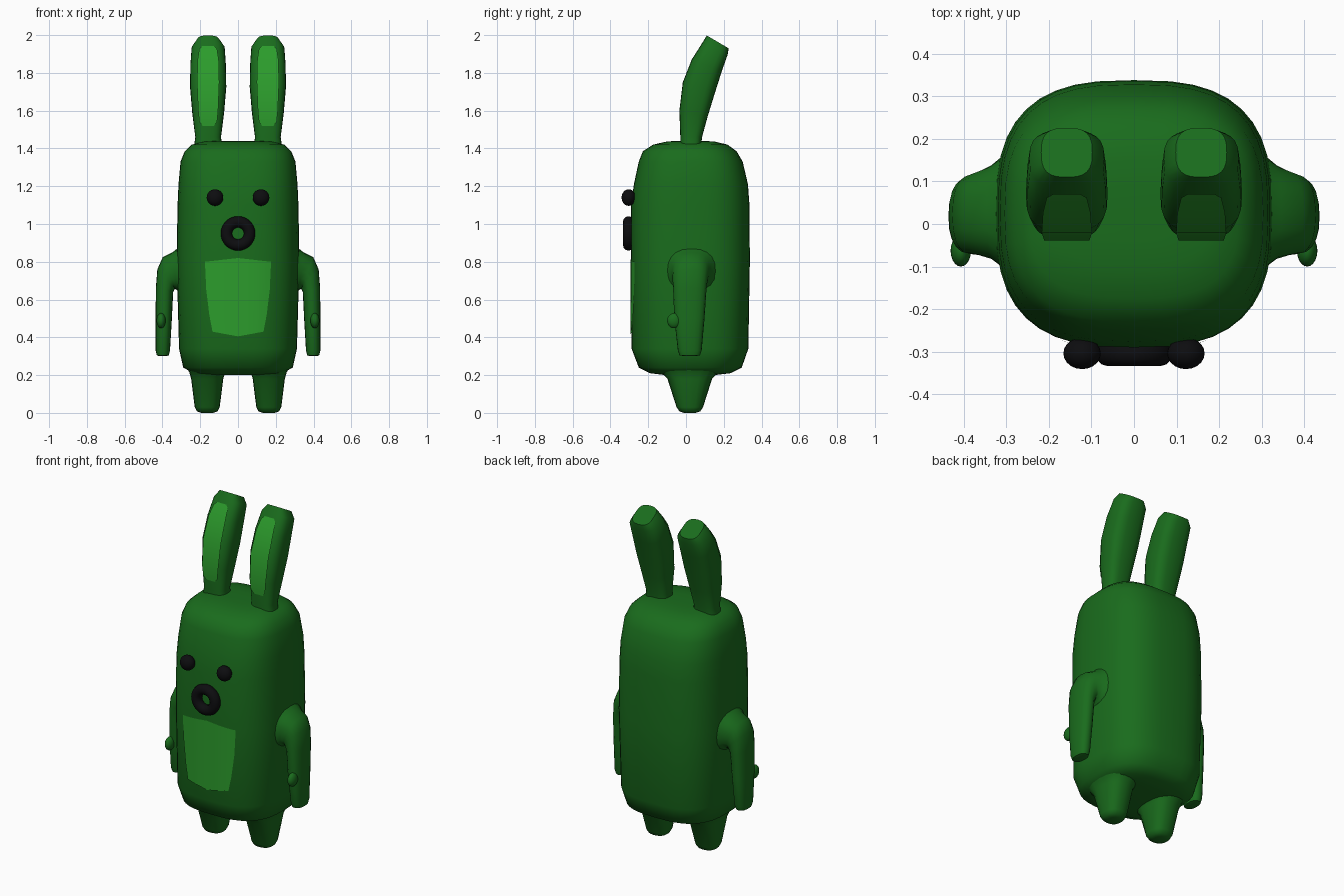
import bpy, bmesh, math
from mathutils import Vector as V

if "Cube" in bpy.data.objects:
    bpy.data.objects.remove(bpy.data.objects["Cube"])


def material(name, rgb):
    m = bpy.data.materials.new(name)
    m.diffuse_color = (*rgb, 1)
    m.use_nodes = True
    m.node_tree.nodes["Principled BSDF"].inputs["Base Color"].default_value = m.diffuse_color
    return m


GREEN = material("dark_green", (0.01, 0.15, 0.012))
LIGHT = material("light_green", (0.025, 0.33, 0.025))
BLACK = material("black", (0.004, 0.004, 0.005))


def finish(obj, mat, angle=50):
    obj.data.materials.append(mat)
    bpy.ops.object.select_all(action='DESELECT')
    obj.select_set(True)
    bpy.context.view_layer.objects.active = obj
    bpy.ops.object.shade_smooth_by_angle(angle=math.radians(angle))
    return obj


def mesh_object(name, bm, mat):
    bmesh.ops.recalc_face_normals(bm, faces=bm.faces)
    me = bpy.data.meshes.new(name)
    bm.to_mesh(me)
    bm.free()
    obj = bpy.data.objects.new(name, me)
    bpy.context.collection.objects.link(obj)
    return finish(obj, mat)


def loft(name, rings, n=2.4, segs=24, cap_start=False, mirror=1, mat=GREEN):
    """Skin superellipse rings given as (centre, half axis u, half axis v)."""
    bm = bmesh.new()
    rows = []
    for c, u, v in rings:
        row = []
        for i in range(segs):
            a = 2 * math.pi * i / segs
            ca, sa = math.cos(a), math.sin(a)
            p = (V(c) + V(u) * math.copysign(abs(ca) ** (2 / n), ca)
                 + V(v) * math.copysign(abs(sa) ** (2 / n), sa))
            p.x *= mirror
            row.append(bm.verts.new(p))
        rows.append(row)
    for r0, r1 in zip(rows, rows[1:]):
        for i in range(segs):
            j = (i + 1) % segs
            bm.faces.new((r0[i], r0[j], r1[j], r1[i]))
    bm.faces.new(rows[-1])
    if cap_start:
        bm.faces.new(rows[0])
    return mesh_object(name, bm, mat)


def ring(cx, rx, front, back):
    """Ring from its half width and its front and back (y, z) points."""
    f, b = V((cx, *front)), V((cx, *back))
    return (f + b) / 2, (rx, 0, 0), (b - f) / 2


def patch(name, rows):
    bm = bmesh.new()
    grid = [[bm.verts.new(p) for p in r] for r in rows]
    for r0, r1 in zip(grid, grid[1:]):
        for i in range(len(r0) - 1):
            bm.faces.new((r0[i], r0[i + 1], r1[i + 1], r1[i]))
    # face normals towards the front
    obj = mesh_object(name, bm, LIGHT)
    if obj.data.polygons[0].normal.y > 0:
        obj.data.flip_normals()
    return obj


# body: z, half width, front y, back y
N = 2.8
profile = [(0.2, 0.16, -0.11, 0.15), (0.21, 0.235, -0.19, 0.235), (0.24, 0.29, -0.25, 0.295),
           (0.34, 0.312, -0.288, 0.33), (0.8, 0.325, -0.29, 0.338), (1.1, 0.32, -0.29, 0.336),
           (1.21, 0.315, -0.276, 0.328), (1.33, 0.304, -0.25, 0.3), (1.385, 0.282, -0.228, 0.268),
           (1.42, 0.245, -0.175, 0.22), (1.437, 0.18, -0.1, 0.15), (1.44, 0.09, -0.04, 0.08)]
loft("body", [ring(0, w, (f, z), (b, z)) for z, w, f, b in profile], N, 40, True)

# belly patch, laid just over the curved front
belly = []
for z_mid, z_side, w in [(0.405, 0.43, 0.135), (0.5, 0.52, 0.152),
                         (0.65, 0.65, 0.168), (0.82, 0.80, 0.175)]:
    row = []
    for i in range(13):
        t = i / 6 - 1
        x = t * w
        y = 0.024 - 0.314 * (1 - abs(x / 0.32) ** N) ** (1 / N) - 0.004
        row.append((x, y, z_mid + (z_side - z_mid) * abs(t)))
    belly.append(row)
patch("belly_patch", belly)

ear = [(0.075, (-0.03, 1.41), (0.08, 1.41)), (0.068, (-0.03, 1.46), (0.085, 1.46)),
       (0.084, (-0.035, 1.6), (0.115, 1.57)), (0.096, (-0.017, 1.75), (0.155, 1.7)),
       (0.094, (0.03, 1.87), (0.19, 1.81)), (0.088, (0.087, 1.96), (0.22, 1.895)),
       (0.06, (0.11, 1.998), (0.226, 1.93))]
ear_panel = [(0.03, -0.032, 1.52), (0.047, -0.033, 1.54), (0.053, -0.035, 1.6), (0.059, -0.017, 1.75),
             (0.056, 0.03, 1.87), (0.047, 0.066, 1.928), (0.03, 0.075, 1.943)]

for s, side in ((1, "right"), (-1, "left")):
    # ears with flat light panels
    loft(f"ear_{side}", [ring(0.158, w, f, b) for w, f, b in ear], 2.9, 24, False, s)
    patch(f"inner_ear_{side}", [[(s * 0.158 + k * w, y - 0.004, z) for k in (-1, 0, 1)]
                                for w, y, z in ear_panel])

    # legs
    legs = [(0.25, 0.115, 0.18), (0.215, 0.095, 0.15), (0.18, 0.085, 0.118),
            (0.03, 0.066, 0.07), (0.008, 0.055, 0.055), (0.0, 0.03, 0.03)]
    loft(f"leg_{side}", [((0.163, 0.02, z), (w, 0, 0), (0, d, 0)) for z, w, d in legs],
         2.5, 20, False, s)

    # arms: out of the shoulder, then down
    arm = [((0.285, 0.03, 0.75), (0, 0, 0.15), (0, 0.15, 0)),
           ((0.335, 0.028, 0.75), (0.012, 0, 0.1), (0, 0.11, 0)),
           ((0.365, 0.025, 0.74), (0.033, 0, 0.085), (0, 0.098, 0)),
           ((0.38, 0.022, 0.71), (0.047, 0, 0.05), (0, 0.093, 0)),
           ((0.389, 0.02, 0.65), (0.046, 0, 0.01), (0, 0.088, 0)),
           ((0.393, 0.018, 0.5), (0.043, 0, 0), (0, 0.08, 0)),
           ((0.398, 0.02, 0.33), (0.038, 0, 0), (0, 0.063, 0)),
           ((0.398, 0.02, 0.305), (0.032, 0, 0), (0, 0.054, 0)),
           ((0.398, 0.02, 0.3), (0.018, 0, 0), (0, 0.03, 0))]
    loft(f"arm_{side}", arm, 2.4, 20, False, s)

    # thumbs and eyes
    for name, pos, size, mat in (
            ("thumb", (0.407, -0.063, 0.488), (0.024, 0.037, 0.04), GREEN),
            ("eye", (0.122, -0.304, 1.14), (0.044, 0.037, 0.044), BLACK)):
        bpy.ops.mesh.primitive_uv_sphere_add(segments=20, ring_count=12, radius=1,
                                             location=(s * pos[0], pos[1], pos[2]))
        obj = bpy.context.object
        obj.name = f"{name}_{side}"
        obj.scale = size
        finish(obj, mat)

# ring-shaped mouth
bpy.ops.mesh.primitive_torus_add(major_segments=32, minor_segments=12, major_radius=0.061,
                                 minor_radius=0.03, location=(0, -0.304, 0.95),
                                 rotation=(math.pi / 2, 0, 0))
bpy.context.object.name = "mouth"
finish(bpy.context.object, BLACK)
